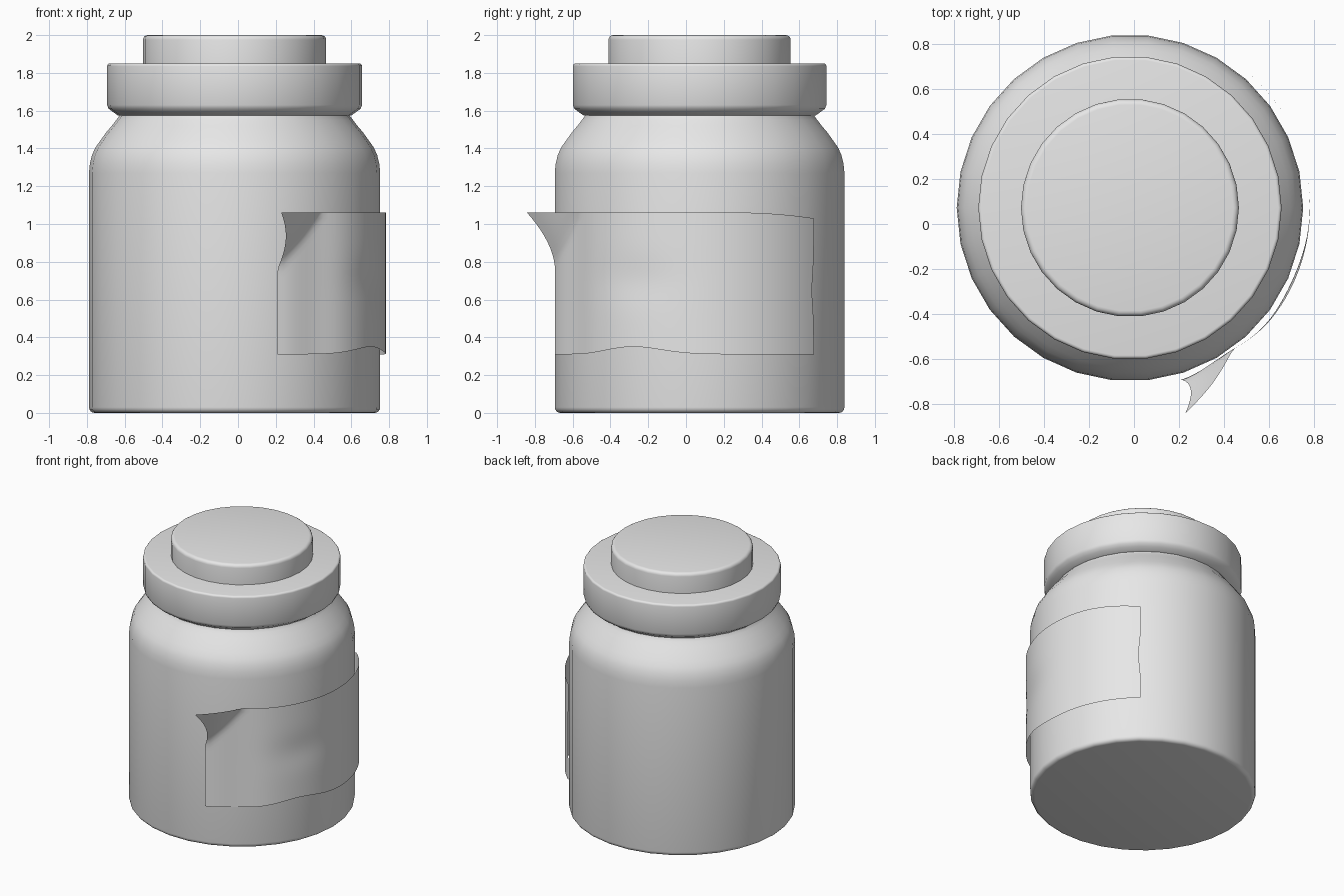
import bpy, bmesh, math

cube = bpy.data.objects.get("Cube")
if cube:
    bpy.data.objects.remove(cube, do_unlink=True)

SIDES = 30
CX, CY = -0.018, 0.072      # jar axis

grey = bpy.data.materials.new("light grey")
grey.use_nodes = True
colour = (0.8, 0.8, 0.8, 1)
grey.diffuse_color = colour
grey.node_tree.nodes["Principled BSDF"].inputs["Base Color"].default_value = colour


def finish(name, bm):
    """Turn a bmesh into a smooth shaded object."""
    mesh = bpy.data.meshes.new(name)
    bm.to_mesh(mesh)
    bm.free()
    obj = bpy.data.objects.new(name, mesh)
    bpy.context.collection.objects.link(obj)
    mesh.materials.append(grey)
    bpy.ops.object.select_all(action='DESELECT')
    obj.select_set(True)
    bpy.context.view_layer.objects.active = obj
    bpy.ops.object.shade_smooth_by_angle(angle=math.radians(40))
    return obj


def lathe(name, profile):
    """Revolve (radius, height) points around the jar axis, capping both ends."""
    bm = bmesh.new()
    rings = []
    for r, z in profile:
        ring = []
        for i in range(SIDES):
            a = math.tau * i / SIDES
            ring.append(bm.verts.new((CX + r * math.cos(a), CY + r * math.sin(a), z)))
        rings.append(ring)
    for low, high in zip(rings, rings[1:]):
        for i in range(SIDES):
            j = (i + 1) % SIDES
            bm.faces.new((low[i], low[j], high[j], high[i]))
    bm.faces.new(rings[0][::-1])
    bm.faces.new(rings[-1])
    return finish(name, bm)


def rounded(r, z, size, start, steps=4):
    """Quarter-round corner, start in degrees, inside a corner at (r, z)."""
    side = 1 if start >= 0 else -1
    points = []
    for k in range(steps + 1):
        a = math.radians(start + 90 * k / steps)
        points.append((r - size + size * math.cos(a), z - side * size + size * math.sin(a)))
    return points


# Jar body with rounded base, shoulder and neck
lathe("jar_body", rounded(0.771, 0, 0.03, -90) + [
    (0.771, 1.27), (0.766, 1.32), (0.755, 1.365), (0.737, 1.405), (0.712, 1.44),
    (0.68, 1.485), (0.65, 1.52), (0.627, 1.55), (0.612, 1.57), (0.607, 1.59)])

# Lid with sloped underside, and the round grip on top
lathe("lid", [(0.605, 1.572), (0.62, 1.576), (0.645, 1.594), (0.667, 1.61), (0.675, 1.63)]
      + rounded(0.675, 1.85, 0.015, 0))
lathe("lid_grip", [(0.485, 1.84)] + rounded(0.485, 2.0, 0.025, 0))


# Wrapped paper label with wavy edges and a peeling corner
def bump(x, centre, width):
    return math.exp(-((x - centre) / width) ** 2)


def label_point(u, v):
    deg = -73.5 + 122.5 * u
    low = 0.31 + 0.04 * bump(deg, -26, 16)
    high = 1.06 - 0.03 * max(0, (u - 0.75) / 0.25) ** 1.5
    z = low + (high - low) * v
    deg -= 1.0 * u ** 8 * bump(z, 0.65, 0.12)
    r = 0.801 - 0.024 * bump(deg, -57, 11) - 0.01 * bump(deg, -25, 15) * bump(z, 0.7, 0.12)
    a = math.radians(deg)
    peel = max(0, 1 - (1.06 - z) / 0.3 - (deg + 73.5) / 20)
    x = CX + r * math.cos(a) + 0.045 * math.sin(math.pi * 0.85 * peel)
    y = CY + r * math.sin(a) - 0.148 * peel ** 1.8
    return x, y, z


COLS, ROWS = 48, 24
bm = bmesh.new()
grid = [[bm.verts.new(label_point(i / COLS, j / ROWS)) for i in range(COLS + 1)]
        for j in range(ROWS + 1)]
for j in range(ROWS):
    for i in range(COLS):
        bm.faces.new((grid[j][i], grid[j][i + 1], grid[j + 1][i + 1], grid[j + 1][i]))
finish("paper_label", bm)
